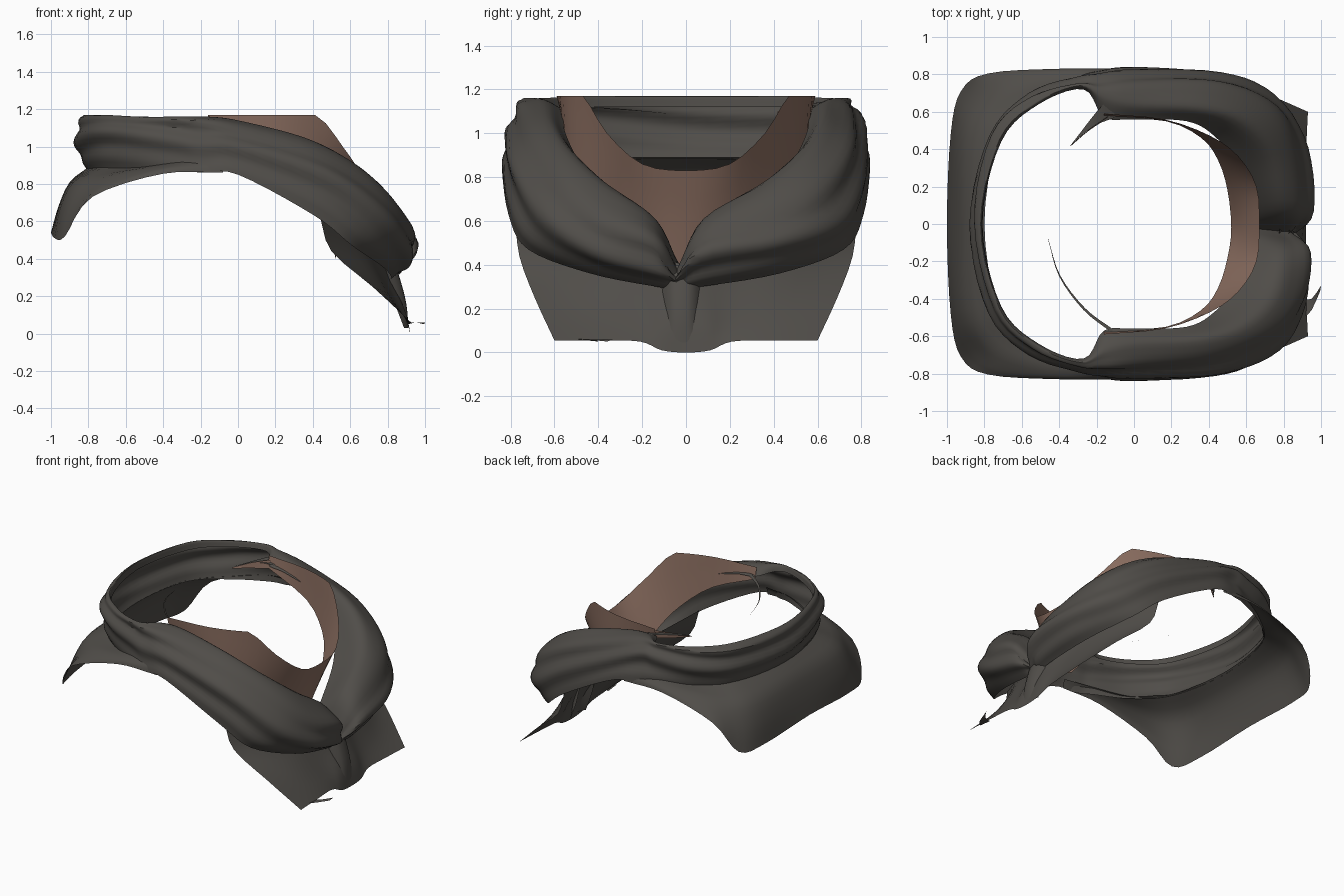
import bpy, bmesh, math
from mathutils import Vector


def material(name, rgb):
    m = bpy.data.materials.new(name)
    m.diffuse_color = (*rgb, 1)
    return m


CLOTH = material("dark cloth", (0.080, 0.074, 0.066))
LINING = material("tan lining", (0.265, 0.160, 0.121))


def smooth_line(pts, n):
    """Catmull-Rom resampling, n steps per span."""
    p = [Vector(q) for q in pts]
    p = [2 * p[0] - p[1]] + p + [2 * p[-1] - p[-2]]
    out = []
    for i in range(1, len(p) - 2):
        a, b, c, d = p[i - 1:i + 3]
        for k in range(n):
            t = k / n
            out.append(0.5 * (2 * b + (c - a) * t + (2 * a - 5 * b + 4 * c - d) * t * t
                              + (3 * b - a - 3 * c + d) * t ** 3))
    return out + [p[-2]]


def loft(name, rows, mat, nu=4, nv=4, fold=0.0):
    """Smooth sheet through rows of points, with optional folds along its length."""
    rows = [smooth_line(r, nv) for r in rows]
    cols = [smooth_line(c, nu) for c in zip(*rows)]
    bm = bmesh.new()
    grid = [[bm.verts.new(p) for p in c] for c in cols]
    for a, b in zip(grid, grid[1:]):
        for i in range(len(a) - 1):
            bm.faces.new((a[i], a[i + 1], b[i + 1], b[i]))
    bmesh.ops.recalc_face_normals(bm, faces=bm.faces)
    if fold:
        bm.normal_update()
        shift = {}
        for j, c in enumerate(grid):
            v = j / (len(grid) - 1)
            for i, vert in enumerate(c):
                u = i / (len(c) - 1)
                amp = fold * max(0, math.sin(math.pi * v)) * min(1, max(0, (v - 0.3) * 4))
                shift[vert] = vert.normal * amp * math.sin(v * 21 + 1.5 * math.sin(u * 25))
        for vert, s in shift.items():
            vert.co += s
    for vert in bm.verts:
        vert.co.z = min(vert.co.z, 1.17)
    return finish(name, bm, mat)


def finish(name, bm, mat):
    me = bpy.data.meshes.new(name)
    bm.to_mesh(me)
    bm.free()
    me.materials.append(mat)
    ob = bpy.data.objects.new(name, me)
    bpy.context.collection.objects.link(ob)
    bpy.ops.object.select_all(action='DESELECT')
    ob.select_set(True)
    bpy.context.view_layer.objects.active = ob
    bpy.ops.object.shade_smooth_by_angle(angle=math.radians(40))
    return ob


def flip(row, s):
    return [(x, y * s, z) for x, y, z in row]


def both_sides(half):
    """Half given from the middle (y = 0) outwards; returns the full run."""
    return [flip(r, -1) for r in reversed(half[1:])] + half


# Scarf cross-sections: inner edge, crest, outer bulge, crease, hem
front_keys = [
    [(.61, .0, .39), (.75, .0, .38), (.85, .0, .36), (.84, .0, .32), (.79, .0, .29)],
    [(.62, .08, .50), (.79, .11, .61), (.94, .11, .50), (.91, .11, .37), (.82, .10, .30)],
    [(.56, .31, .70), (.75, .38, .78), (.91, .40, .58), (.89, .42, .44), (.77, .43, .36)],
    [(.43, .47, .85), (.59, .55, .93), (.77, .63, .72), (.73, .69, .56), (.61, .72, .47)],
    [(.28, .55, 1.0), (.35, .63, 1.05), (.45, .76, .92), (.46, .80, .76), (.41, .81, .63)],
    [(.0, .56, 1.09), (.0, .65, 1.14), (.0, .78, 1.08), (.0, .82, .96), (.0, .84, .85)],
]
back_keys = [
    [(-.16, .57, 1.11), (-.16, .68, 1.16), (-.19, .77, 1.12), (-.19, .80, 1.0), (-.19, .82, .86)],
    [(-.27, .72, 1.12), (-.29, .74, 1.16), (-.30, .76, 1.12), (-.30, .78, 1.0), (-.30, .78, .87)],
    [(-.51, .64, 1.12), (-.52, .65, 1.16), (-.55, .68, 1.12), (-.55, .69, 1.0), (-.53, .66, .87)],
    [(-.71, .44, 1.12), (-.72, .45, 1.17), (-.76, .47, 1.12), (-.76, .47, 1.0), (-.73, .45, .88)],
    [(-.81, .0, 1.12), (-.82, .0, 1.17), (-.86, .0, 1.11), (-.86, .0, .98), (-.81, .0, .88)],
]
half = front_keys + back_keys
ring = half + [flip(r, -1) for r in reversed(half[:-1])]
# The front pinch sits slightly off centre
ring = [[(x, y - 0.05 * max(0, (x - 0.4) / 0.5) * (1 - min(1, abs(y) / 0.5)), z)
         for x, y, z in r] for r in ring]
loft("scarf_roll", ring, CLOTH, 5, 6, fold=0.018)

# Tan neck lining: flares outward from its lower edge to a U-shaped rim
lining = [
    [(.67, 0, .83), (.59, -.01, .62), (.52, -.02, .40)],
    [(.655, .20, .86), (.58, .19, .70), (.50, .18, .51)],
    [(.56, .36, 1.0), (.51, .35, .84), (.45, .34, .67)],
    [(.41, .47, 1.17), (.40, .46, 1.0), (.36, .46, .80)],
    [(.16, .56, 1.17), (.17, .555, 1.07), (.17, .55, .95)],
    [(-.16, .59, 1.17), (-.16, .58, 1.13), (-.16, .57, 1.09)],
]
loft("neck_lining", both_sides(lining), LINING, 3, 3)
# Pointed end of the lining
loft("lining_tip", [[(-.14, .575, 1.15), (-.14, .565, 1.09)],
                    [(-.24, .505, 1.13), (-.24, .50, 1.09)],
                    [(-.34, .42, 1.10), (-.34, .415, 1.095)]], LINING, 3, 1)

# Back flap hanging from the rear of the scarf
back_flap = [
    [(-.80, 0, .89), (-.90, 0, .81), (-.96, 0, .68), (-1.0, 0, .54)],
    [(-.74, .42, .89), (-.88, .45, .81), (-.95, .46, .67), (-.98, .48, .51)],
    [(-.64, .56, .89), (-.78, .64, .82), (-.87, .67, .69), (-.925, .71, .52)],
    [(-.52, .67, .89), (-.62, .73, .86), (-.72, .78, .79), (-.78, .805, .73)],
    [(-.30, .77, .92), (-.34, .80, .90), (-.38, .82, .88), (-.40, .83, .855)],
    [(-.08, .81, .92), (-.08, .82, .90), (-.08, .825, .88), (-.08, .83, .86)],
]
loft("back_flap", both_sides(back_flap), CLOTH, 4, 3)

# Front flap spreading below the scarf, with a raised middle fold
front_flap = [
    [(.78, 0, .40), (.83, 0, .28), (.89, 0, .13), (.92, 0, .0)],
    [(.77, .08, .42), (.82, .08, .28), (.89, .10, .13), (.92, .11, .01)],
    [(.74, .20, .42), (.78, .20, .30), (.85, .20, .16), (.91, .21, .05)],
    [(.64, .45, .48), (.70, .44, .36), (.81, .42, .19), (.92, .40, .055)],
    [(.44, .78, .62), (.50, .76, .44), (.72, .69, .25), (.93, .60, .055)],
]
loft("front_flap", both_sides(front_flap), CLOTH, 4, 3)

# Knot fold below the pinch
knot = [[(.80 + b, y - .02, .40), (.84 + b, y - .02, .28),
         (.87 + b, y - .02, .16), (.90 + b * .4, y - .02, .03)]
        for y, b in ((-.09, -.03), (-.05, .02), (0, .03), (.05, .02), (.09, -.03))]
loft("knot_fold", knot, CLOTH, 2, 3)

# Loose ends of the inner edge
line = smooth_line([(-.12, -.58, 1.12), (-.27, -.46, 1.12), (-.40, -.28, 1.11), (-.46, -.08, 1.09)], 4)
strip = [[p + Vector((.012, .012, -.01)) * (1.1 - i / (len(line) - 1)), p] for i, p in enumerate(line)]
loft("loose_end_right", strip, CLOTH, 1, 1)
loft("loose_end_left", [[(-.10, .57, 1.12), (-.12, .68, 1.15)],
                        [(-.22, .52, 1.13), (-.20, .60, 1.14)],
                        [(-.34, .42, 1.105), (-.335, .425, 1.105)]], CLOTH, 3, 2)
# Frayed hem corner
loft("frayed_corner", [[(.91, -.40, .05), (.91, -.50, .06)], [(.95, -.40, .06), (.95, -.46, .06)],
                       [(1.0, -.33, .06), (.995, -.36, .05)]], CLOTH, 2, 1)
